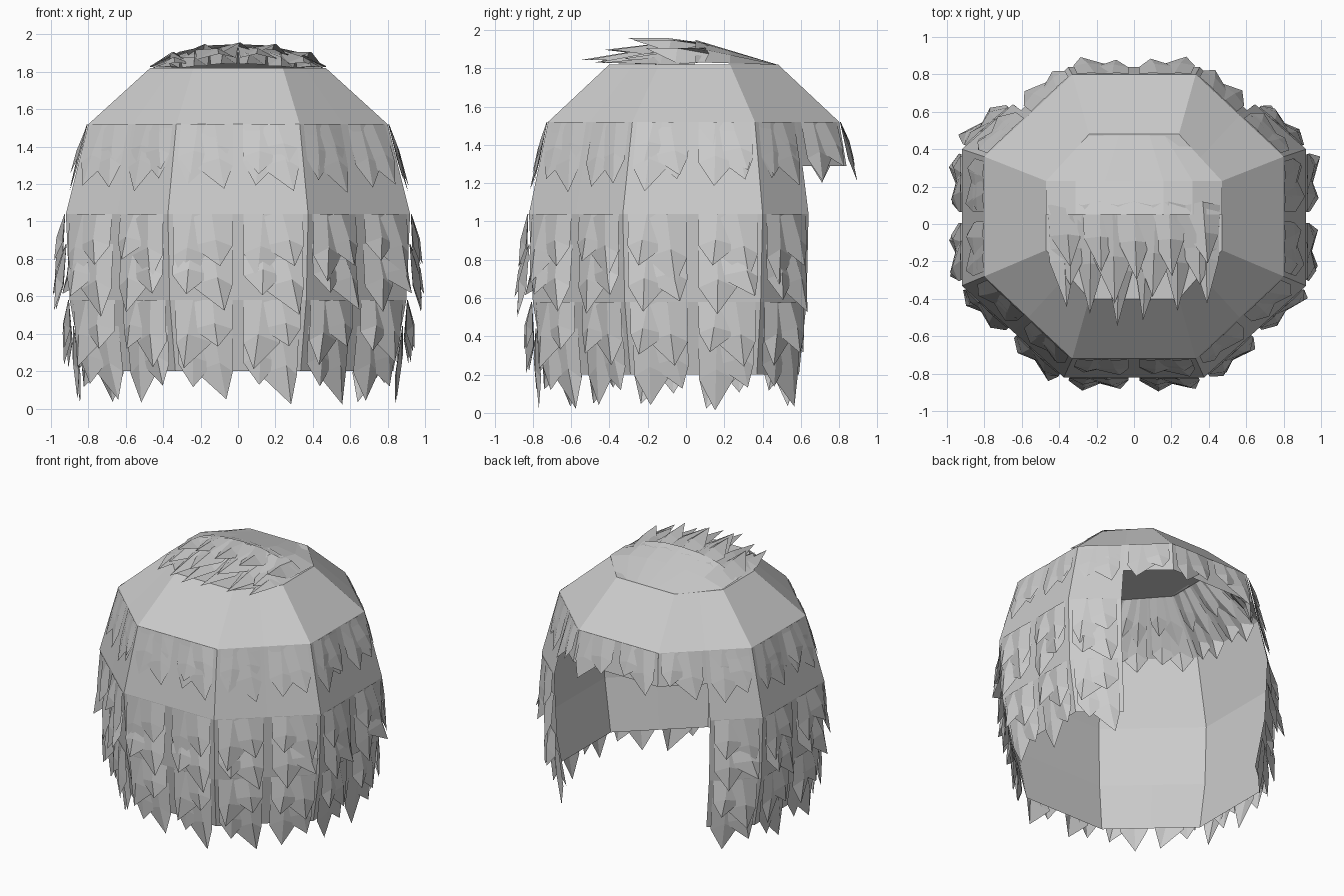
import bpy, random
from mathutils import Vector

if "Cube" in bpy.data.objects:
    bpy.data.objects.remove(bpy.data.objects["Cube"])
random.seed(4)

# Octagonal rings of the cap: z, corner x, half width, four y levels
RINGS = [(1.82, .24, .47, -.40, -.14, .23, .48),
         (1.52, .33, .80, -.72, -.28, .36, .80),
         (1.04, .375, .92, -.82, -.33, .40, .88),
         (.58, .365, .90, -.80, -.32, .39, .87),
         (.20, .335, .83, -.74, -.29, .37, .81)]


def ring_at(z):
    k = 0
    while k < len(RINGS) - 2 and z < RINGS[k + 1][0]:
        k += 1
    A, B = RINGS[k], RINGS[k + 1]
    t = (z - A[0]) / (B[0] - A[0])
    a, X, y0, y1, y2, y3 = [p + (q - p) * t for p, q in zip(A[1:], B[1:])]
    return [Vector((x, y, z)) for x, y in
            ((-a, y0), (a, y0), (X, y1), (X, y2), (a, y3), (-a, y3), (-X, y2), (-X, y1))]


def surf(u, z, off=0):
    """Point on the cap at perimeter position u (0..8), pushed outwards by off."""
    r = ring_at(z)
    i = int(u // 1) % 8
    p = r[i].lerp(r[(i + 1) % 8], u % 1)
    return p + Vector((p.x, p.y, 0)).normalized() * off


class Part:
    def __init__(self, name):
        self.name, self.v, self.f = name, [], []

    def face(self, *pts):
        n = len(self.v)
        self.v += [tuple(p) for p in pts]
        self.f.append(tuple(range(n, n + len(pts))))

    def build(self):
        me = bpy.data.meshes.new(self.name)
        me.from_pydata(self.v, [], self.f)
        ob = bpy.data.objects.new(self.name, me)
        bpy.context.collection.objects.link(ob)


def is_open(h):
    return 7 <= h % 16 <= 10


# Cap shell, open over the face
shell = Part("hair_cap")
shell.face(*ring_at(1.82))
for za, zb in zip([1.82, 1.52, 1.04, .58], [1.52, 1.04, .58, .20]):
    for h in range(16):
        low = zb
        if is_open(h):
            if za < 1.5:
                continue
            if za < 1.6:
                low = 1.29
        a, b = h / 2, h / 2 + .5 - 1e-6
        shell.face(surf(a, za), surf(a, low), surf(b, low), surf(b, za))
shell.build()


def lock(part, ua, ub, ut, z0, z1, off, base=.004):
    """Folded hair spike: raised ridge down the middle, tip flaring outwards."""
    um, zm, zs = (ua + ub) / 2, z0 + (z1 - z0) * .5, z0 + (z1 - z0) * .62
    tl, tr = surf(ua, z0, base), surf(ub, z0, base)
    tm = surf(um, z0, base * 2)
    sl, sr = surf(ua, zs, off * .35), surf(ub, zs, off * .35)
    mid = surf((um + ut) / 2, zm, off * .65 + base * 2)
    tip = surf(ut, z1, off)
    part.face(tl, sl, mid, tm)
    part.face(tm, mid, sr, tr)
    part.face(sl, tip, mid)
    part.face(mid, tip, sr)


# Shingled rows: name, top z, tip z, flare, sideways shift
ROWS = [("crown_row", 1.52, 1.24, .015, 0),
        ("upper_row", 1.50, 1.20, .02, .02),
        ("middle_row", 1.04, .72, .07, 0),
        ("middle_under_row", .88, .54, .09, .03),
        ("lower_row", .58, .26, .085, -.02),
        ("bottom_row", .44, .06, .05, .03)]
for k, (name, z0, z1, off, sh) in enumerate(ROWS):
    part = Part(name + "_locks")
    for h in range(16):
        if is_open(h) and k > 0:
            continue
        a = h / 2
        for j, (ca, cb, ct) in enumerate(((.04, .31, .13), (.17, .46, .38))):
            long = j == (k + h // 3) % 2
            z = z1 + (-.03 if long else .06) + random.uniform(-.02, .02)
            fl = .045 if is_open(h) else off + random.uniform(-.01, .012)
            lock(part, a + ca, a + cb, a + ct + sh, z0, max(z, .01), fl)
    part.build()

# Locks tucked just inside the sloping top
for name, z0, z1 in (("inner_top_row", 1.815, 1.56), ("inner_brow_row", 1.67, 1.40)):
    part = Part(name + "_locks")
    for h in range(16):
        a = h / 2
        lock(part, a + .03, a + .28, a + .14, z0, z1, -.05, -.006)
        lock(part, a + .20, a + .47, a + .36, z0, z1 + .05, -.05, -.006)
    part.build()


# Raised crown plate sloping up and back from the forehead
def arch(x, y):
    t = min(max((.48 - y) / .43, 0), 1)
    return Vector((x, y, 1.818 + .13 * t * (1 - abs(x / .49) ** 2.6)))


crown = Part("crown_plate")
N = 6
for i in range(N):
    xa, xb = -1 + 2 * i / N, -1 + 2 * (i + 1) / N
    rows = [(arch(xa * w, y), arch(xb * w, y))
            for y, w in ((.48, .24), (.23, .47), (.05, .47))]
    for (p, q), (r, s) in zip(rows, rows[1:]):
        crown.face(p, q, s, r)
crown.build()

# Crown spikes swept backwards in three layers: count, base y, length, rise, sink
tuft = Part("crown_spikes")
for n, y0, length, rise, sink in ((5, .10, .42, .03, 0), (4, .06, .50, -.03, .01),
                                  (6, .04, .60, -.07, .03)):
    for i in range(n):
        c = (2 * (i + .5) / n - 1) * .46
        w = .46 / n
        ln = length * (1 - 1.3 * c * c) * random.uniform(.92, 1.04)
        a, b, m = arch(c - w, y0), arch(c + w, y0), arch(c, y0 + .02)
        for p in (a, b, m):
            p.z = max(p.z - sink, 1.815)
        tip = m + Vector((random.uniform(-.03, .03), -ln, rise))
        tip.z = max(tip.z, 1.83)
        mid = m.lerp(tip, .5) + Vector((0, 0, .015))
        sl, sr = a.lerp(tip, .5), b.lerp(tip, .5)
        sl.x, sr.x = c - w * .9, c + w * .9
        sl.z = max(min(sl.z, mid.z) - .04, 1.822)
        sr.z = max(min(sr.z, mid.z) - .04, 1.822)
        tuft.face(a, sl, mid, m)
        tuft.face(m, mid, sr, b)
        tuft.face(sl, tip, mid)
        tuft.face(mid, tip, sr)
tuft.build()
